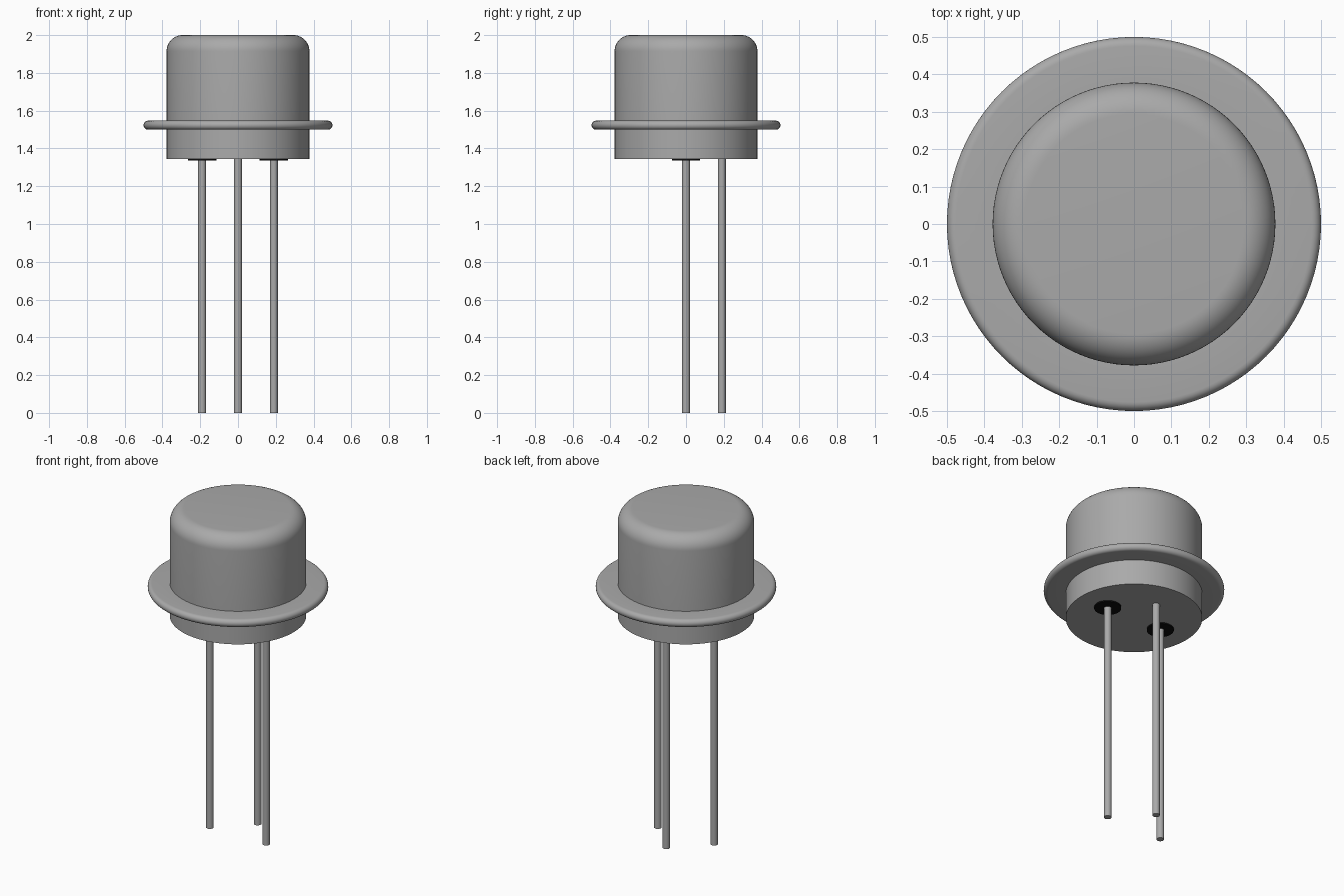
import bpy, bmesh, math
from mathutils import Matrix

cube = bpy.data.objects.get("Cube")
if cube:
    bpy.data.objects.remove(cube, do_unlink=True)


def make_material(name, rgb):
    mat = bpy.data.materials.new(name)
    mat.use_nodes = True
    color = (*rgb, 1.0)
    mat.diffuse_color = color
    mat.node_tree.nodes["Principled BSDF"].inputs["Base Color"].default_value = color
    return mat


metal = make_material("grey metal", (0.40, 0.40, 0.40))
black = make_material("black insulator", (0.004, 0.004, 0.004))


def finish(bm, name, mat):
    bmesh.ops.recalc_face_normals(bm, faces=bm.faces)
    mesh = bpy.data.meshes.new(name)
    bm.to_mesh(mesh)
    bm.free()
    mesh.materials.append(mat)
    obj = bpy.data.objects.new(name, mesh)
    bpy.context.collection.objects.link(obj)
    bpy.ops.object.select_all(action="DESELECT")
    obj.select_set(True)
    bpy.context.view_layer.objects.active = obj
    bpy.ops.object.shade_smooth_by_angle(angle=math.radians(35))
    return obj


def lathe(name, profile, mat, steps=96):
    """Revolve an (r, z) profile around the z axis."""
    bm = bmesh.new()
    verts = [bm.verts.new((r, 0, z)) for r, z in profile]
    edges = [bm.edges.new(pair) for pair in zip(verts, verts[1:])]
    bmesh.ops.spin(bm, geom=verts + edges, axis=(0, 0, 1), cent=(0, 0, 0),
                   angle=math.tau, steps=steps)
    bmesh.ops.remove_doubles(bm, verts=bm.verts, dist=1e-5)
    return finish(bm, name, mat)


def cylinder(name, x, y, z0, z1, radius, mat, sides=32):
    bm = bmesh.new()
    bmesh.ops.create_cone(bm, cap_ends=True, segments=sides, radius1=radius,
                          radius2=radius, depth=z1 - z0,
                          matrix=Matrix.Translation((x, y, (z0 + z1) / 2)))
    return finish(bm, name, mat)


def arc(r, z, radius, start, end, count):
    """Points of an arc in the (r, z) plane, angles in degrees."""
    angles = [math.radians(start + (end - start) * i / count) for i in range(count + 1)]
    return [(r + radius * math.cos(a), z + radius * math.sin(a)) for a in angles]


# Can with rounded shoulder, flange with rounded rim, and short base below it
BODY_R, FLANGE_R, BASE_Z, TOP_Z = 0.378, 0.5, 1.345, 2.0
SHOULDER, RIM, RIM_Z = 0.085, 0.024, 1.523
profile = [(0, BASE_Z), (BODY_R, BASE_Z), (BODY_R, RIM_Z - RIM)]
profile += arc(FLANGE_R - RIM, RIM_Z, RIM, -90, 90, 12)
profile += [(BODY_R, RIM_Z + RIM)]
profile += arc(BODY_R - SHOULDER, TOP_Z - SHOULDER, SHOULDER, 0, 90, 12)
profile += [(0, TOP_Z)]
lathe("can_body", profile, metal)

# Three wire leads; the side pair passes through black insulators
LEAD = 0.19
for name, x, y in (("left", LEAD, 0), ("right", -LEAD, 0), ("back", 0, LEAD)):
    cylinder(name + "_lead", x, y, 0, BASE_Z + 0.01, 0.021, metal)
    if name != "back":
        cylinder(name + "_insulator", x, y, BASE_Z - 0.008, BASE_Z + 0.001, 0.075, black)
